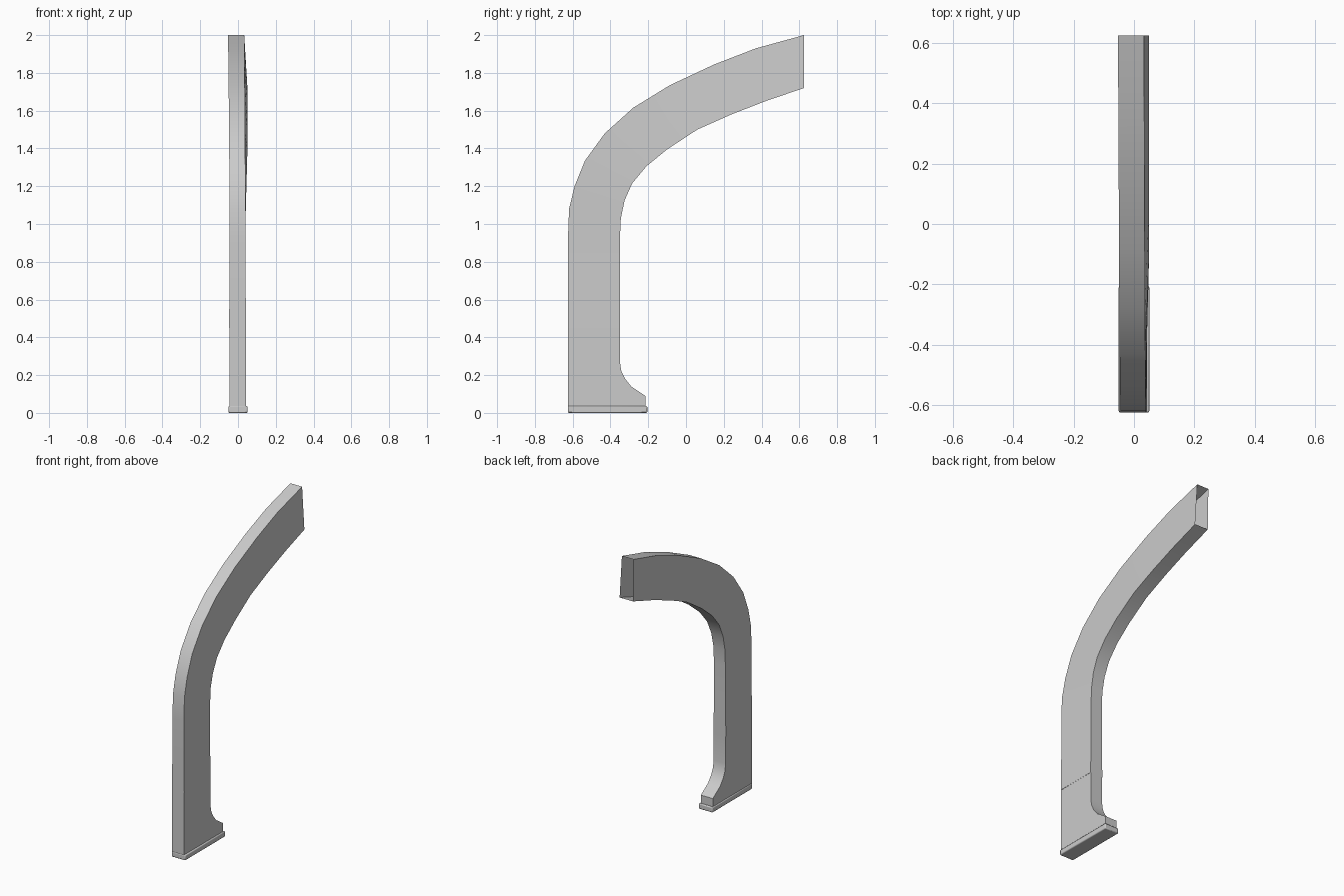
import bpy, bmesh, math

cube = bpy.data.objects.get("Cube")
if cube:
    bpy.data.objects.remove(cube, do_unlink=True)

grey = bpy.data.materials.new("light_grey")
grey.use_nodes = True
colour = (0.6, 0.6, 0.6, 1)
grey.diffuse_color = colour
grey.node_tree.nodes["Principled BSDF"].inputs["Base Color"].default_value = colour


def finish(name, bm, bevel=0.0, smooth=True):
    """Turn a bmesh into a shaded, coloured object."""
    bmesh.ops.recalc_face_normals(bm, faces=bm.faces)
    mesh = bpy.data.meshes.new(name)
    bm.to_mesh(mesh)
    bm.free()
    mesh.materials.append(grey)
    obj = bpy.data.objects.new(name, mesh)
    bpy.context.collection.objects.link(obj)
    if bevel:
        mod = obj.modifiers.new("soft_edges", 'BEVEL')
        mod.width = bevel
        mod.segments = 2
        mod.limit_method = 'ANGLE'
    if smooth:
        bpy.ops.object.select_all(action='DESELECT')
        obj.select_set(True)
        bpy.context.view_layer.objects.active = obj
        bpy.ops.object.shade_smooth_by_angle(angle=math.radians(30))
    return obj


def extrude_profile(name, profile, left, right, bevel=0.0):
    """Side profile (y, z) given thickness along x."""
    bm = bmesh.new()
    face = bm.faces.new([bm.verts.new((left, y, z)) for y, z in profile])
    moved = bmesh.ops.extrude_face_region(bm, geom=[face])["geom"]
    verts = [v for v in moved if isinstance(v, bmesh.types.BMVert)]
    bmesh.ops.translate(bm, vec=(right - left, 0, 0), verts=verts)
    return finish(name, bm, bevel)


# Curved beam: an open hollow tube lofted between outer and inner edges
outer = [(-.625, .45), (-.625, .69), (-.625, .92), (-.619, 1.08), (-.59, 1.2),
         (-.535, 1.335), (-.43, 1.48), (-.28, 1.615), (-.085, 1.735),
         (.15, 1.845), (.37, 1.93), (.625, 2)]
inner = [(-.35, .45), (-.35, .69), (-.35, .92), (-.345, 1.03), (-.325, 1.125),
         (-.285, 1.215), (-.21, 1.305), (-.1, 1.395), (.06, 1.5),
         (.24, 1.58), (.42, 1.65), (.625, 1.72)]

bm = bmesh.new()
rings = []
for i, ((yo, zo), (yi, zi)) in enumerate(zip(outer, inner)):
    # The right flank leans outward along its lower edge toward the open end
    t = max(0, (i - 3) / 8)
    left = -.048 if i == 0 else -.044
    right = .043 if i == 0 else .04
    corners = [(left - .009 * t, yo, zo), (right - .007 * t, yo, zo),
               (right + .01 * min(1, 2 * t), yi, zi), (left - .004 * t, yi, zi)]
    rings.append([bm.verts.new(c) for c in corners])
for a, b in zip(rings, rings[1:]):
    for k in range(4):
        n = (k + 1) % 4
        bm.faces.new((a[k], a[n], b[n], b[k]))
finish("curved_beam", bm)

# Lower post with a flared foot
flare = [(-.215, .035), (-.215, .09), (-.29, .14), (-.322, .18),
         (-.342, .22), (-.35, .27), (-.35, .45)]
extrude_profile("lower_post", [(-.625, .035)] + flare + [(-.625, .45)], -.046, .042)

# Base plate under the foot
extrude_profile("base_plate", [(-.626, 0), (-.205, 0), (-.205, .036), (-.626, .036)],
                -.051, .051, bevel=.006)
